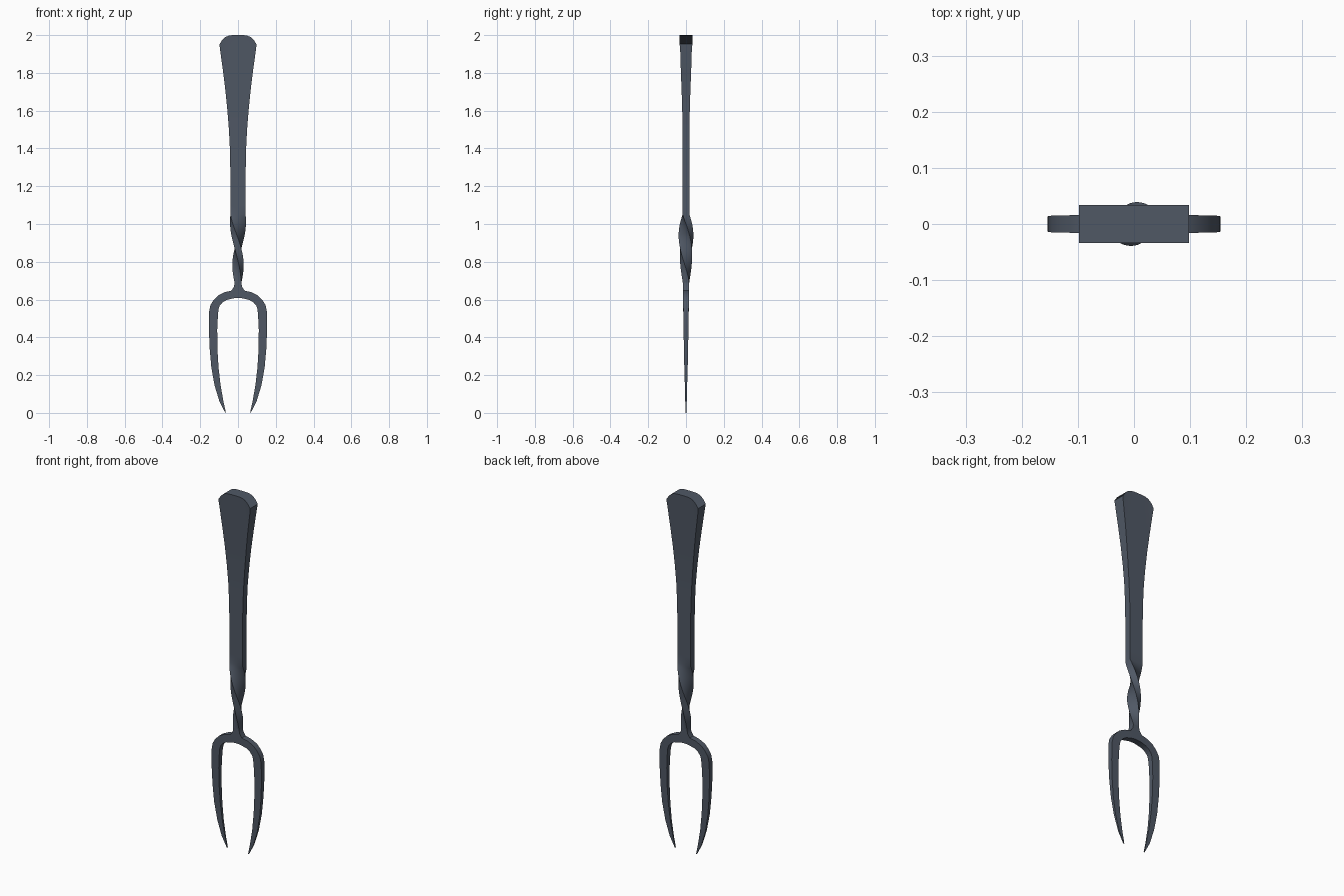
import bpy, bmesh, math
from mathutils import Vector

if "Cube" in bpy.data.objects:
    bpy.data.objects.remove(bpy.data.objects["Cube"])

iron = bpy.data.materials.new("dark iron")
iron.diffuse_color = (0.08, 0.098, 0.13, 1)
iron.use_nodes = True
iron.node_tree.nodes["Principled BSDF"].inputs["Base Color"].default_value = iron.diffuse_color


def loft(name, rings):
    """Skin a list of closed rings of points and cap both ends."""
    bm = bmesh.new()
    loops = [[bm.verts.new(p) for p in ring] for ring in rings]
    n = len(loops[0])
    for a, b in zip(loops, loops[1:]):
        for i in range(n):
            j = (i + 1) % n
            bm.faces.new((a[i], a[j], b[j], b[i]))
    bm.faces.new(loops[0])
    bm.faces.new(loops[-1])
    bmesh.ops.recalc_face_normals(bm, faces=bm.faces)
    me = bpy.data.meshes.new(name)
    bm.to_mesh(me)
    bm.free()
    ob = bpy.data.objects.new(name, me)
    me.materials.append(iron)
    bpy.context.collection.objects.link(ob)
    bpy.context.view_layer.objects.active = ob
    ob.select_set(True)
    bpy.ops.object.shade_smooth_by_angle(angle=math.radians(35))
    ob.select_set(False)


# Handle and twisted neck: (z, half width, half depth)
COLS = 12
us = [-1 + 2 * i / COLS for i in range(COLS + 1)]


def handle_ring(z, w, d, turn=0.0, arch=0.0):
    pts = [(u, -1) for u in us] + [(u, 1) for u in reversed(us)]
    c, s = math.cos(turn), math.sin(turn)
    return [Vector((u * w * c - v * d * s, u * w * s + v * d * c,
                    z - arch * abs(u) ** 4)) for u, v in pts]


rings = [handle_ring(2.0, 0.098, 0.034, arch=0.048)]
for z, w, d in [(1.93, 0.096, 0.031), (1.8, 0.078, 0.027), (1.7, 0.066, 0.023),
                (1.6, 0.056, 0.020), (1.5, 0.048, 0.018), (1.4, 0.043, 0.018),
                (1.25, 0.040, 0.018), (1.1, 0.040, 0.018)]:
    rings.append(handle_ring(z, w, d))
STEPS = 20
for i in range(STEPS + 1):
    t = i / STEPS
    w = 0.040 - 0.022 * t ** 1.3
    rings.append(handle_ring(1.05 - 0.36 * t, w, 0.018 - 0.001 * t, math.pi * t))
loft("twisted_handle", rings)

# Fork head, right half: outer x, z, inner x, z, half depth
half = [(0.018, 0.69, 0.012, 0.608, 0.017), (0.021, 0.668, 0.022, 0.607, 0.017),
        (0.035, 0.647, 0.040, 0.603, 0.017), (0.070, 0.639, 0.062, 0.597, 0.016),
        (0.105, 0.622, 0.083, 0.584, 0.016), (0.130, 0.597, 0.097, 0.567, 0.015),
        (0.146, 0.570, 0.103, 0.548, 0.015), (0.153, 0.535, 0.106, 0.520, 0.014),
        (0.154, 0.440, 0.110, 0.440, 0.013), (0.150, 0.340, 0.109, 0.340, 0.011),
        (0.141, 0.240, 0.103, 0.240, 0.009), (0.124, 0.145, 0.092, 0.145, 0.006),
        (0.098, 0.060, 0.077, 0.060, 0.004), (0.067, 0.0, 0.064, 0.002, 0.002)]


def fork_ring(side, ox, oz, ix, iz, d):
    return [Vector((side * x, y, z)) for x, y, z in
            ((ox, -d, oz), (ox, d, oz), (ix, d, iz), (ix, -d, iz))]


loft("two_tine_fork", [fork_ring(-1, *p) for p in reversed(half)]
     + [fork_ring(1, *p) for p in half])
